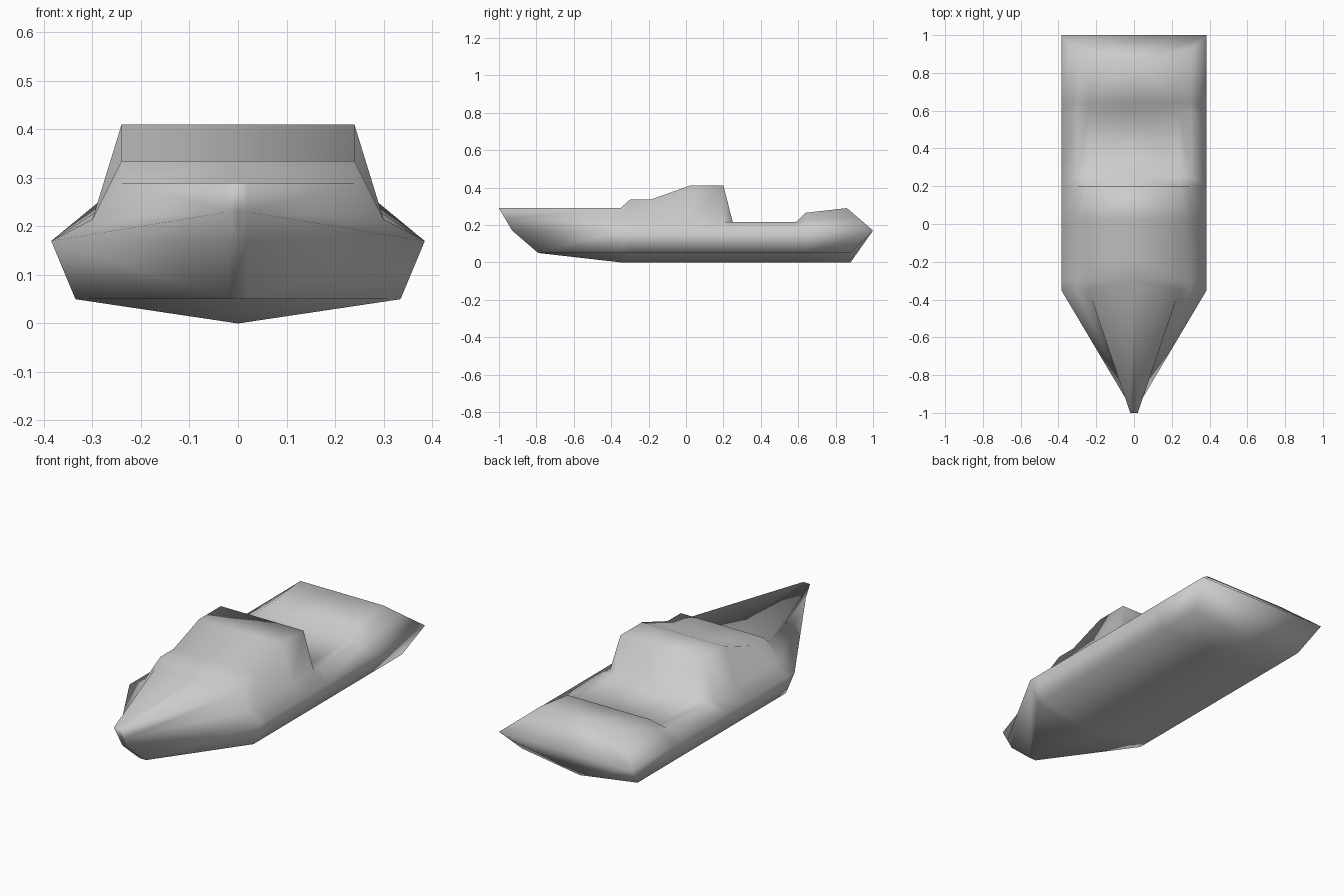
import bpy
import bmesh

cube = bpy.data.objects.get("Cube")
if cube:
    bpy.data.objects.remove(cube, do_unlink=True)

# One flat paint for the whole boat
paint = bpy.data.materials.new("grey_paint")
paint.use_nodes = True
grey = (0.6, 0.6, 0.6, 1)
paint.diffuse_color = grey
paint.node_tree.nodes["Principled BSDF"].inputs["Base Color"].default_value = grey

bm = bmesh.new()


def row(points):
    return [bm.verts.new(p) for p in points]


def skin(a, b):
    """Bridge two rows of points with quads."""
    for i in range(len(a) - 1):
        bm.faces.new((a[i], a[i + 1], b[i + 1], b[i]))


def section(y, deck):
    """Half section: keel, chine, gunwale, shelf, deck edge, deck centre."""
    shelf = 0.225 if y > 0.6 else 0.215
    return row([(0, y, 0), (0.335, y, 0.05), (0.385, y, 0.17),
                (0.3, y, shelf), (0.24, y, deck), (0, y, deck)])


# Raked bow: a narrow stem, with its own centre points
stem = [(-0.79, 0.05), (-0.93, 0.17), (-0.965, 0.23), (-1, 0.29)]
stem_edge = row([(0.02, y, z) for y, z in stem])
stem_mid = row([(0, y, z) for y, z in stem])
skin(stem_mid, stem_edge)
bow = [stem_mid[0]] + stem_edge + [stem_mid[-1]]

# Foredeck, cabin, cockpit floor and aft step: (y, deck height)
deck_line = [(-0.35, 0.29), (-0.3, 0.335), (-0.19, 0.335), (0.02, 0.41),
             (0.2, 0.41), (0.25, 0.215), (0.59, 0.215), (0.64, 0.265)]
sections = [section(y, z) for y, z in deck_line]

# Stern, overhanging at the gunwale
stern = row([(0, 0.88, 0), (0.335, 0.88, 0.05), (0.385, 1, 0.17),
             (0.3, 0.918, 0.24), (0.24, 0.86, 0.29), (0, 0.86, 0.29)])

# Bow flare, folded from the shoulder up to the stem
first = sections[0]
for i in range(5):
    if i == 2:
        bm.faces.new((first[2], bow[3], bow[2]))
        bm.faces.new((first[2], first[3], bow[3]))
    else:
        bm.faces.new((bow[i], bow[i + 1], first[i + 1], first[i]))

# Hull and deck
for a, b in zip(sections, sections[1:] + [stern]):
    skin(a, b)

# Transom and sloping aft deck
transom_mid = bm.verts.new((0, 1, 0.17))
bm.faces.new((stern[0], stern[1], stern[2], transom_mid))
bm.faces.new((transom_mid, stern[2], stern[3], stern[4], stern[5]))

# Mirror the half boat and weld the centre line
bmesh.ops.mirror(bm, geom=bm.verts[:] + bm.edges[:] + bm.faces[:],
                 axis='X', merge_dist=0.001)
bmesh.ops.remove_doubles(bm, verts=bm.verts[:], dist=0.0005)
bmesh.ops.recalc_face_normals(bm, faces=bm.faces[:])
for face in bm.faces:
    face.smooth = True

mesh = bpy.data.meshes.new("boat_hull")
bm.to_mesh(mesh)
bm.free()
mesh.materials.append(paint)
boat = bpy.data.objects.new("boat_hull", mesh)
bpy.context.collection.objects.link(boat)
